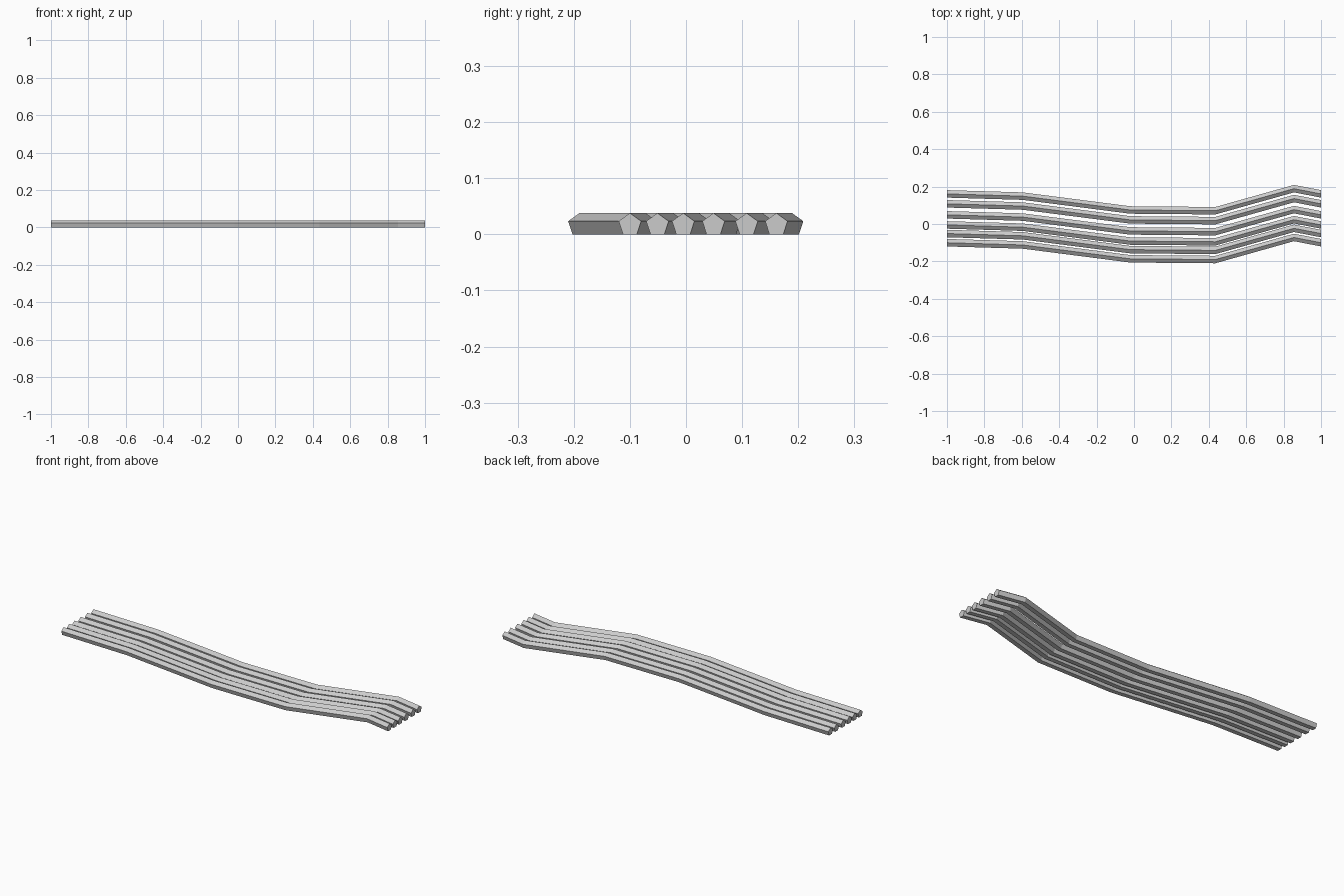
import bpy, bmesh, math

if "Cube" in bpy.data.objects:
    bpy.data.objects.remove(bpy.data.objects["Cube"])

R = 0.021                                   # pentagon radius
BASE = R * math.cos(math.pi / 5)            # lifts the flat side onto the ground

# shared wavy path (x, y offset) and the sideways position of each strand
PATH = [(-1, 0), (-0.595, -0.012), (-0.02, -0.086), (0.435, -0.09), (0.855, 0.028), (1, 0)]
STRANDS = [-0.100, -0.051, -0.005, 0.049, 0.108, 0.161]


def strand(name, y0):
    bm = bmesh.new()
    rings = []
    for x, dy in PATH:
        ring = []
        for i in range(5):
            a = math.pi / 2 + i * math.tau / 5
            ring.append(bm.verts.new((x, y0 + dy + R * math.cos(a), BASE + R * math.sin(a))))
        rings.append(ring)
    # side walls between neighbouring rings
    for a, b in zip(rings, rings[1:]):
        for i in range(5):
            j = (i + 1) % 5
            bm.faces.new((a[i], a[j], b[j], b[i]))
    # end caps
    bm.faces.new(rings[0])
    bm.faces.new(rings[-1])
    bmesh.ops.recalc_face_normals(bm, faces=bm.faces)
    mesh = bpy.data.meshes.new(name)
    bm.to_mesh(mesh)
    bm.free()
    bpy.context.collection.objects.link(bpy.data.objects.new(name, mesh))


# six parallel strands
for n, y in enumerate(STRANDS, 1):
    strand(f"strand_{n}", y)
